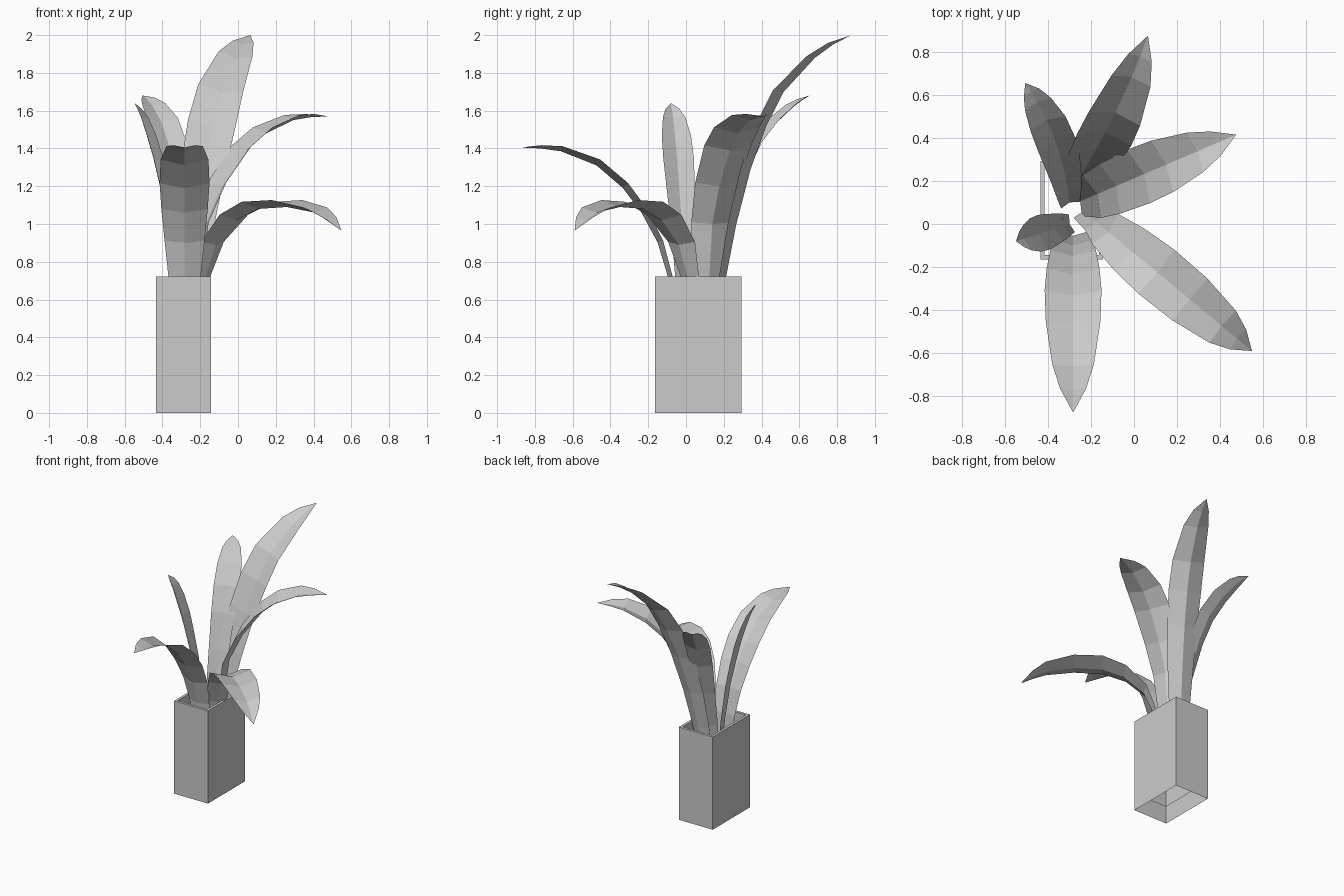
import bpy
import bmesh
from mathutils import Vector

default_cube = bpy.data.objects.get("Cube")
if default_cube:
    bpy.data.objects.remove(default_cube, do_unlink=True)


def make_material(name, colour):
    material = bpy.data.materials.new(name)
    material.use_nodes = True
    material.diffuse_color = colour
    shader = material.node_tree.nodes["Principled BSDF"]
    shader.inputs["Base Color"].default_value = colour
    shader.inputs["Roughness"].default_value = 0.8
    return material


light_grey = make_material("light grey", (0.6, 0.6, 0.6, 1.0))


def finish(bm, name):
    mesh = bpy.data.meshes.new(name)
    bm.to_mesh(mesh)
    bm.free()
    mesh.materials.append(light_grey)
    obj = bpy.data.objects.new(name, mesh)
    bpy.context.collection.objects.link(obj)
    return obj


def bridge_rows(bm, rows, closed=False):
    """Join neighbouring rows of vertices with quads."""
    for lower, upper in zip(rows, rows[1:]):
        count = len(lower)
        for i in range(count if closed else count - 1):
            j = (i + 1) % count
            bm.faces.new((lower[i], lower[j], upper[j], upper[i]))


# Planter: open rectangular sleeve with a thin rim and an inner liner
def make_planter(centre, half_x, half_y, height, wall, liner_bottom):
    bm = bmesh.new()
    corners = ((-1, -1), (1, -1), (1, 1), (-1, 1))
    profile = ((0, 0), (0, height), (wall, height), (wall, liner_bottom))
    rows = []
    for inset, z in profile:
        rows.append([bm.verts.new((centre[0] + sx * (half_x - inset),
                                   centre[1] + sy * (half_y - inset), z))
                     for sx, sy in corners])
    bridge_rows(bm, rows, closed=True)
    finish(bm, "planter")


make_planter((-0.289, 0.064), 0.146, 0.229, 0.722, 0.02, 0.12)

# Leaf blades: strips folded along a midrib, arching from the planter to a tip
BROAD = (0.5, 0.65, 0.8, 0.93, 1.0, 0.96, 0.73, 0.45)
SLIM = (0.4, 0.48, 0.7, 0.9, 1.0, 0.96, 0.73, 0.45)
FOLD = 0.29


def make_leaf(name, root, tip, half_width, reach, heights,
              widths=BROAD, bow=0.0, across=None):
    """bow bends the midrib sideways; across overrides the blade's width direction."""
    bm = bmesh.new()
    root, tip = Vector((*root, 0)), Vector((*tip, 0))
    level = Vector((0, 0, 1)).cross(tip - root).normalized()
    across = Vector(across) if across else level
    rib = [root.lerp(tip, t) + level * bow * 4 * t * (1 - t) + Vector((0, 0, z))
           for t, z in zip(reach, heights)]
    rows = []
    for i, (point, share) in enumerate(zip(rib, widths)):
        tangent = (rib[i + 1] - rib[max(i - 1, 0)]).normalized()
        side = (across - tangent * across.dot(tangent)).normalized()
        normal = tangent.cross(side)
        width = half_width * share
        rows.append([bm.verts.new(point + side * width * s + normal * width * FOLD * abs(s))
                     for s in (1, 0, -1)])
    bridge_rows(bm, rows)
    # Pointed end
    end = bm.verts.new(rib[-1])
    left, middle, right = rows[-1]
    bm.faces.new((left, middle, end))
    bm.faces.new((middle, right, end))
    finish(bm, name)


make_leaf("front_leaf", (-0.283, -0.055), (-0.283, -0.875), 0.132,
          (0, 0.05, 0.115, 0.22, 0.34, 0.51, 0.74, 0.87, 1),
          (0.4, 0.72, 0.9, 1.06, 1.19, 1.31, 1.385, 1.4, 1.405))
make_leaf("front_left_leaf", (-0.235, 0.06), (0.548, -0.59), 0.132,
          (0, 0.08, 0.15, 0.29, 0.44, 0.63, 0.82, 0.91, 1),
          (0.4, 0.72, 0.89, 1.02, 1.08, 1.09, 1.06, 1.02, 0.965),
          widths=SLIM)
make_leaf("back_left_leaf", (-0.25, 0.105), (0.475, 0.415), 0.135,
          (0, 0.06, 0.11, 0.23, 0.41, 0.55, 0.75, 0.87, 1),
          (0.4, 0.72, 1, 1.2, 1.39, 1.48, 1.55, 1.565, 1.57))
make_leaf("tall_back_leaf", (-0.285, 0.165), (0.065, 0.875), 0.13,
          (0, 0.07, 0.15, 0.26, 0.38, 0.51, 0.74, 0.87, 1),
          (0.4, 0.72, 1, 1.29, 1.52, 1.7, 1.88, 1.95, 2),
          bow=-0.022, across=(-1, 0.15, 0))
make_leaf("back_right_leaf", (-0.3, 0.1), (-0.505, 0.655), 0.092,
          (0, 0.09, 0.22, 0.36, 0.5, 0.67, 0.83, 0.92, 1),
          (0.4, 0.72, 1, 1.25, 1.42, 1.54, 1.62, 1.655, 1.68), bow=-0.038)
make_leaf("right_leaf", (-0.3, 0), (-0.548, -0.08), 0.085,
          (0, 0.12, 0.28, 0.45, 0.58, 0.72, 0.85, 0.93, 1),
          (0.4, 0.72, 1, 1.2, 1.34, 1.46, 1.56, 1.605, 1.64))
